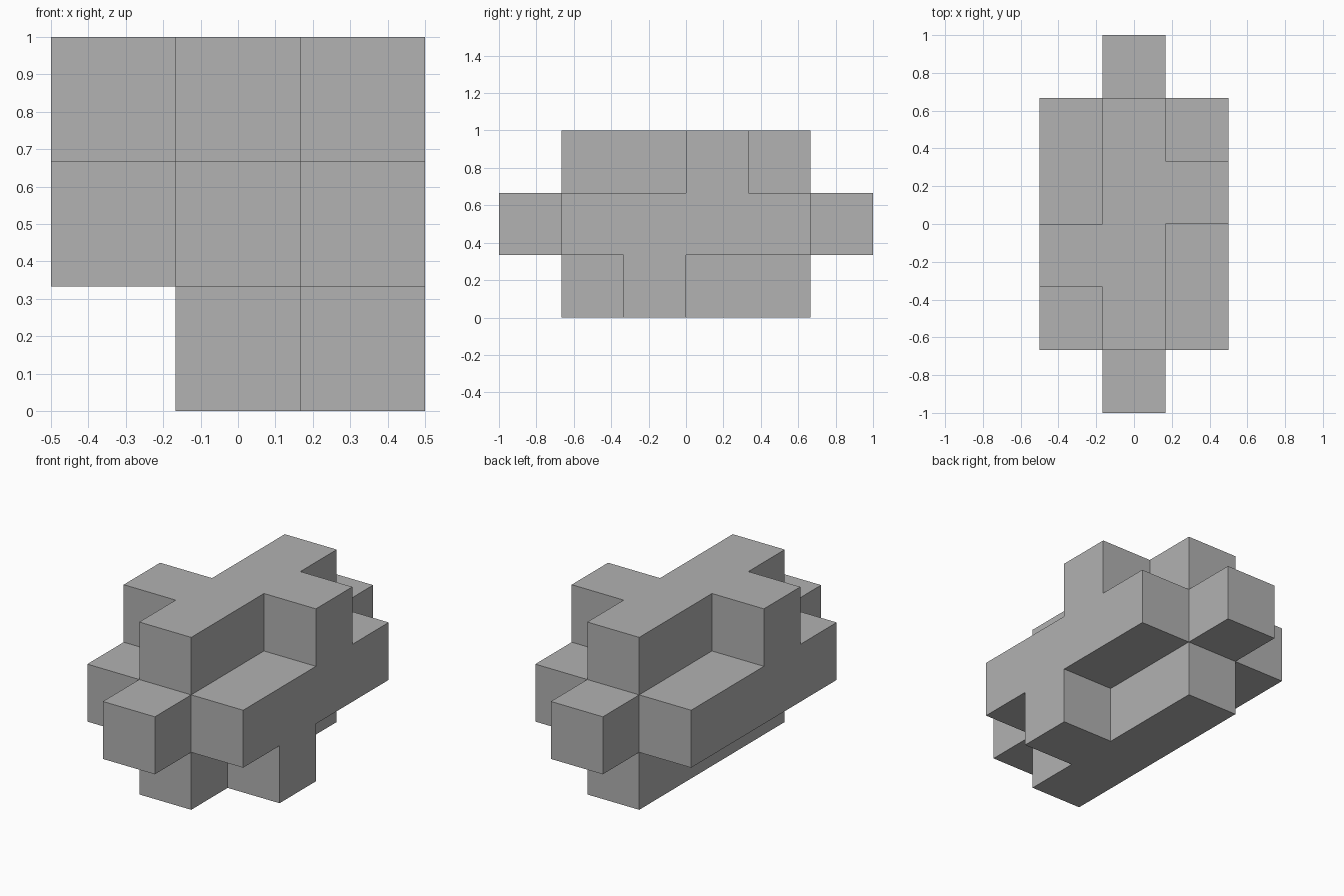
import bpy
import bmesh
from mathutils import Vector

cube = bpy.data.objects.get("Cube")
if cube:
    bpy.data.objects.remove(cube, do_unlink=True)

CELL = 1 / 3

grey = bpy.data.materials.new("mid grey")
grey.use_nodes = True
colour = (0.445, 0.445, 0.445, 1)
grey.diffuse_color = colour
grey.node_tree.nodes["Principled BSDF"].inputs["Base Color"].default_value = colour


def block(xs, ys, zs):
    """Set of unit cells filling three index ranges."""
    return {(x, y, z) for x in xs for y in ys for z in zs}


# Cell indices: x -1..1, y -3..2, z 0..2
LENGTH = range(-2, 2)
cells = block(range(-1, 2), LENGTH, [1])     # wide middle slab
cells |= block([0], LENGTH, range(3))        # upright central spine
cells |= block([0], range(-3, 3), [1])       # end pegs
cells |= block([1], [0], [2])                # upper left arm
cells |= block([-1], [-1], [2])              # upper right arm
cells |= block([1], [-1], [0])               # lower left arm

# Keep only the outer skin of the joined cells
bm = bmesh.new()
for cell in cells:
    centre = Vector(cell) + Vector((0, 0.5, 0.5))
    for axis in range(3):
        for sign in (-1, 1):
            normal = Vector((0, 0, 0))
            normal[axis] = sign
            if tuple(int(c + n) for c, n in zip(cell, normal)) in cells:
                continue
            u = Vector((0, 0, 0))
            u[(axis + 1) % 3] = 0.5
            v = normal.cross(u)
            mid = centre + normal / 2
            corners = (mid - u - v, mid + u - v, mid + u + v, mid - u + v)
            bm.faces.new([bm.verts.new(c * CELL) for c in corners])

# Weld the skin and merge coplanar squares into clean flat faces
bmesh.ops.remove_doubles(bm, verts=bm.verts[:], dist=0.001)
bmesh.ops.dissolve_limit(bm, angle_limit=0.01, verts=bm.verts[:], edges=bm.edges[:])

mesh = bpy.data.meshes.new("interlocking_block")
bm.to_mesh(mesh)
bm.free()
mesh.materials.append(grey)
body = bpy.data.objects.new("interlocking_block", mesh)
bpy.context.collection.objects.link(body)
